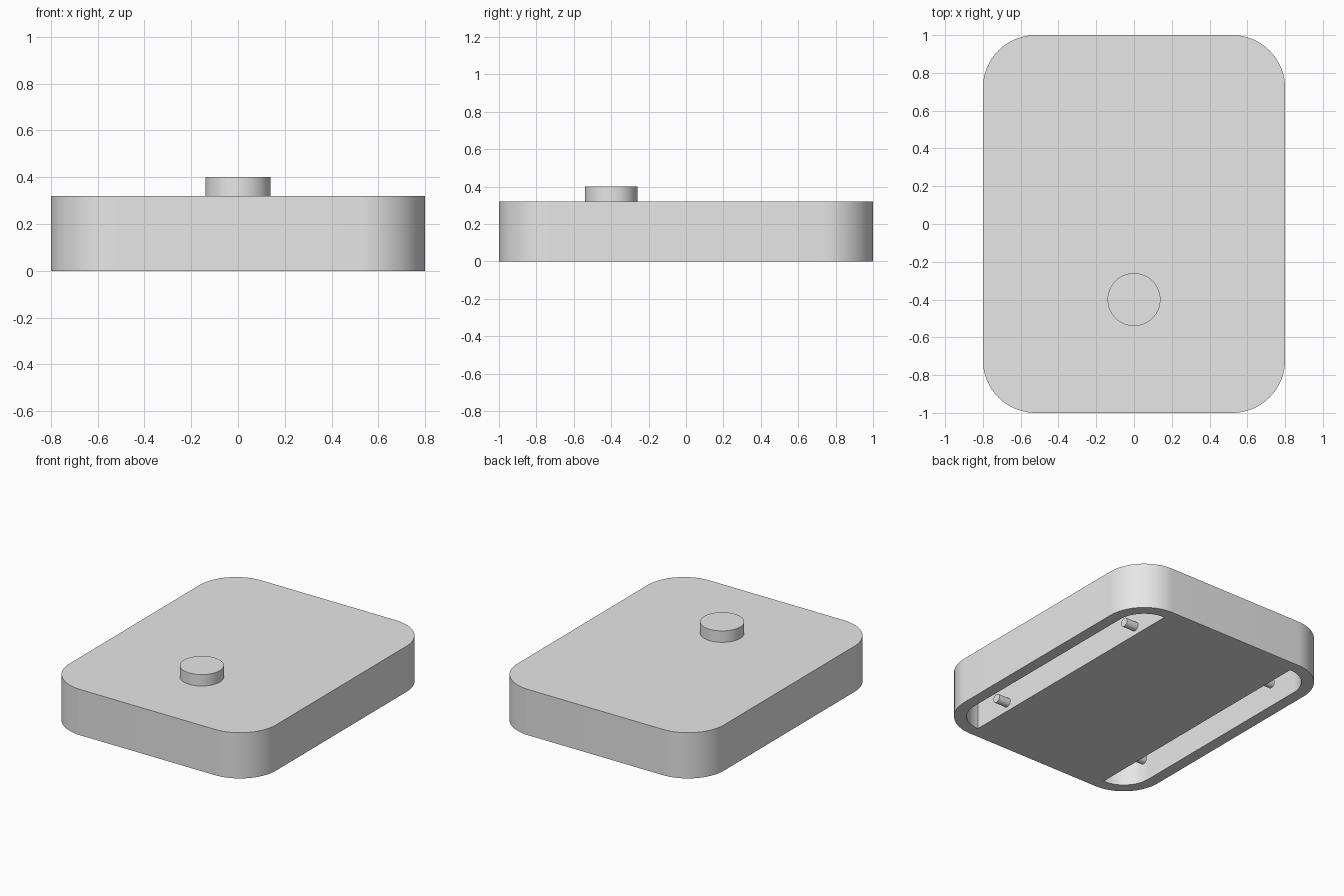
import bpy
import bmesh
from math import sin, cos, pi, radians
from mathutils import Matrix

default = bpy.data.objects.get("Cube")
if default:
    bpy.data.objects.remove(default, do_unlink=True)

HALF_X, HALF_Y, HEIGHT, RADIUS = 0.8, 1.0, 0.32, 0.28
WALL = 0.08                    # rim around the two underside slots
BLOCK_X = HALF_X - RADIUS      # half width of the solid middle block
ARC_STEPS = 24

grey = bpy.data.materials.new("plain grey")
grey.use_nodes = True
grey.diffuse_color = (0.8, 0.8, 0.8, 1)
grey.node_tree.nodes["Principled BSDF"].inputs["Base Color"].default_value = grey.diffuse_color


def finish(name, bm):
    bmesh.ops.recalc_face_normals(bm, faces=bm.faces)
    mesh = bpy.data.meshes.new(name)
    bm.to_mesh(mesh)
    bm.free()
    mesh.materials.append(grey)
    obj = bpy.data.objects.new(name, mesh)
    bpy.context.collection.objects.link(obj)
    return obj


def select(obj):
    bpy.ops.object.select_all(action="DESELECT")
    obj.select_set(True)
    bpy.context.view_layer.objects.active = obj


def smooth(obj):
    select(obj)
    bpy.ops.object.shade_smooth_by_angle(angle=radians(30))


def corner(cx, cy, r, start):
    """Quarter arc, counterclockwise from the start angle."""
    angles = [start + pi / 2 * i / ARC_STEPS for i in range(ARC_STEPS + 1)]
    return [(cx + r * cos(a), cy + r * sin(a)) for a in angles]


def prism(name, outline, z0, z1):
    bm = bmesh.new()
    base = bm.faces.new([bm.verts.new((x, y, z0)) for x, y in outline])
    ext = bmesh.ops.extrude_face_region(bm, geom=[base], use_keep_orig=True)
    top = [v for v in ext["geom"] if isinstance(v, bmesh.types.BMVert)]
    bmesh.ops.translate(bm, verts=top, vec=(0, 0, z1 - z0))
    return finish(name, bm)


def cylinder(name, radius, depth, matrix):
    bm = bmesh.new()
    bmesh.ops.create_cone(bm, cap_ends=True, segments=48, radius1=radius,
                          radius2=radius, depth=depth, matrix=matrix)
    obj = finish(name, bm)
    smooth(obj)
    return obj


# Casing with rounded vertical corners
cx, cy = HALF_X - RADIUS, HALF_Y - RADIUS
casing = prism("casing",
               corner(cx, cy, RADIUS, 0) + corner(-cx, cy, RADIUS, pi / 2)
               + corner(-cx, -cy, RADIUS, pi) + corner(cx, -cy, RADIUS, -pi / 2),
               0, HEIGHT)

# Long slots in the underside, one along each side
inner = RADIUS - WALL
slot = corner(cx, -cy, inner, -pi / 2) + corner(cx, cy, inner, 0)
for side in (1, -1):
    cutter = prism("slot_cutter", [(side * x, y) for x, y in slot], -0.1, HEIGHT - WALL)
    cutter.hide_render = True
    cut = casing.modifiers.new("slot", "BOOLEAN")
    cut.operation = "DIFFERENCE"
    cut.solver = "EXACT"
    cut.object = cutter
    select(casing)
    bpy.ops.object.modifier_apply(modifier=cut.name)
    bpy.data.objects.remove(cutter, do_unlink=True)
smooth(casing)

# Round button on top
cylinder("button", 0.14, 0.08, Matrix.Translation((0, -0.4, HEIGHT + 0.04)))

# Small pegs sticking out of the middle block into the slots
PEG_LENGTH = 0.09
for side, side_name in ((1, "left"), (-1, "right")):
    for end, end_name in ((-1, "front"), (1, "back")):
        place = Matrix.Translation((side * (BLOCK_X + PEG_LENGTH / 2), end * 0.63, 0.06))
        cylinder(f"{end_name}_{side_name}_peg", 0.03, PEG_LENGTH,
                 place @ Matrix.Rotation(pi / 2, 4, "Y"))
